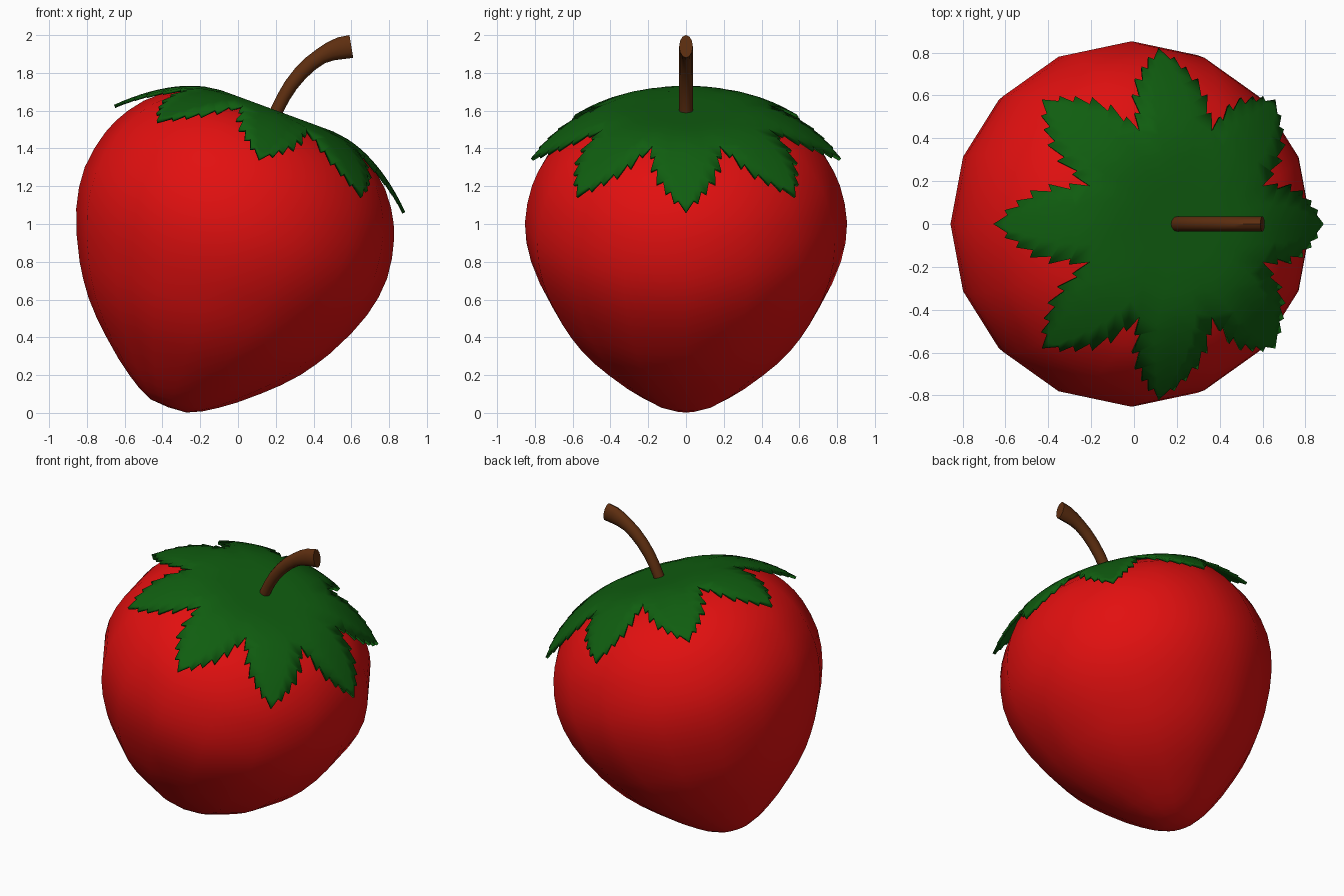
import bpy, bmesh, math
from mathutils import Matrix, Vector

if "Cube" in bpy.data.objects:
    bpy.data.objects.remove(bpy.data.objects["Cube"])

# Fruit axis leans toward +x; body and leaves are built upright, then tilted
TILT = Matrix.Translation((-0.37, 0, 0.03)) @ Matrix.Rotation(math.radians(20.2), 4, 'Y')


def material(name, rgb):
    m = bpy.data.materials.new(name)
    m.diffuse_color = (*rgb, 1)
    m.use_nodes = True
    m.node_tree.nodes["Principled BSDF"].inputs["Base Color"].default_value = m.diffuse_color
    return m


def finish(bm, name, mat, angle, matrix=Matrix()):
    bmesh.ops.remove_doubles(bm, verts=bm.verts, dist=0.0005)
    bmesh.ops.recalc_face_normals(bm, faces=bm.faces)
    bm.transform(matrix)
    mesh = bpy.data.meshes.new(name)
    bm.to_mesh(mesh)
    bm.free()
    mesh.materials.append(mat)
    ob = bpy.data.objects.new(name, mesh)
    bpy.context.collection.objects.link(ob)
    bpy.ops.object.select_all(action='DESELECT')
    ob.select_set(True)
    bpy.context.view_layer.objects.active = ob
    bpy.ops.object.shade_smooth_by_angle(angle=math.radians(angle))
    return ob


def bridge(bm, a, b):
    n = len(a)
    for i in range(n):
        j = (i + 1) % n
        bm.faces.new((a[i], a[j], b[j], b[i]))


red = material("berry red", (0.76, 0.005, 0.005))
green = material("leaf green", (0.005, 0.11, 0.005))
brown = material("stem brown", (0.11, 0.027, 0.005))

# Berry body: 16-sided revolved profile (radius, height along axis)
profile = [(0.10, 0.007), (0.18, 0.043), (0.25, 0.088), (0.335, 0.15), (0.44, 0.24),
           (0.52, 0.315), (0.597, 0.40), (0.655, 0.48), (0.705, 0.56), (0.775, 0.70),
           (0.82, 0.82), (0.845, 0.93), (0.853, 1.04), (0.84, 1.15), (0.815, 1.25),
           (0.785, 1.325), (0.742, 1.40), (0.68, 1.48), (0.60, 1.55), (0.45, 1.62),
           (0.25, 1.65)]
bm = bmesh.new()
rings = []
for r, z in profile:
    rings.append([bm.verts.new((r * math.cos(k * math.pi / 8), r * math.sin(k * math.pi / 8), z))
                  for k in range(16)])
for a, b in zip(rings, rings[1:]):
    bridge(bm, a, b)
for ring, z in ((rings[0], 0.0), (rings[-1], 1.65)):
    pole = bm.verts.new((0, 0, z))
    for k in range(16):
        bm.faces.new((ring[k], ring[(k + 1) % 16], pole))
finish(bm, "berry_body", red, 80, TILT)

# Leaf crown: eight serrated leaves joined at the middle and drooping outward
teeth = [(0.43, 0.178), (0.52, 0.19), (0.515, 0.163), (0.605, 0.187), (0.595, 0.152),
         (0.68, 0.157), (0.67, 0.122), (0.735, 0.11), (0.725, 0.082), (0.78, 0.065),
         (0.77, 0.042), (0.822, 0.0)]


def droop(x, y):
    return 1.672 - 0.93 * max(0, math.hypot(x, y) - 0.3) ** 1.91


t = math.radians(22.5)
rows = [((r, 0), (r * math.cos(t), r * math.sin(t))) for r in (0.0, 0.2, 0.32)]
rows += [((0.40 + 0.422 * i / (len(teeth) - 1), 0), p) for i, p in enumerate(teeth)]
bm = bmesh.new()
for leaf in range(8):
    c, s = math.cos(leaf * math.pi / 4), math.sin(leaf * math.pi / 4)
    for side in (1, -1):
        grid = []
        for mid, edge in rows:
            line = []
            for f in (0, 0.5, 1):
                x = mid[0] + (edge[0] - mid[0]) * f
                y = edge[1] * f * side
                line.append(bm.verts.new((x * c - y * s, x * s + y * c, droop(x, y))))
            grid.append(line)
        for a, b in zip(grid, grid[1:]):
            for k in range(2):
                q = (a[k], b[k], b[k + 1], a[k + 1])
                bm.faces.new(q if side > 0 else q[::-1])
bmesh.ops.remove_doubles(bm, verts=bm.verts, dist=0.0005)
bmesh.ops.dissolve_degenerate(bm, edges=bm.edges, dist=0.0005)
crown = finish(bm, "leaf_crown", green, 40, TILT)
if sum(p.normal.z * p.area for p in crown.data.polygons) < 0:
    crown.data.flip_normals()
solid = crown.modifiers.new("thickness", 'SOLIDIFY')
solid.thickness = 0.018
solid.offset = -1

# Stem: curved sweep that flares in height toward its cut end (x, z, in-plane radius)
path = [(0.185, 1.55, 0.034), (0.205, 1.60, 0.034), (0.24, 1.67, 0.035), (0.28, 1.735, 0.037),
        (0.33, 1.797, 0.039), (0.385, 1.85, 0.041), (0.44, 1.889, 0.043),
        (0.49, 1.914, 0.051), (0.54, 1.93, 0.059), (0.60, 1.94, 0.061)]
bm = bmesh.new()
rings = []
for i, (x, z, rad) in enumerate(path):
    p, q = path[max(i - 1, 0)], path[min(i + 1, len(path) - 1)]
    tan = Vector((q[0] - p[0], 0, q[1] - p[1])).normalized()
    normal = Vector((-tan.z, 0, tan.x))
    rings.append([bm.verts.new(Vector((x, 0, z)) + normal * rad * math.cos(a)
                               + Vector((0, 0.036 * math.sin(a), 0)))
                  for a in (k * math.pi / 6 for k in range(12))])
for a, b in zip(rings, rings[1:]):
    bridge(bm, a, b)
bm.faces.new(rings[0])
bm.faces.new(rings[-1])
finish(bm, "stem", brown, 40)
